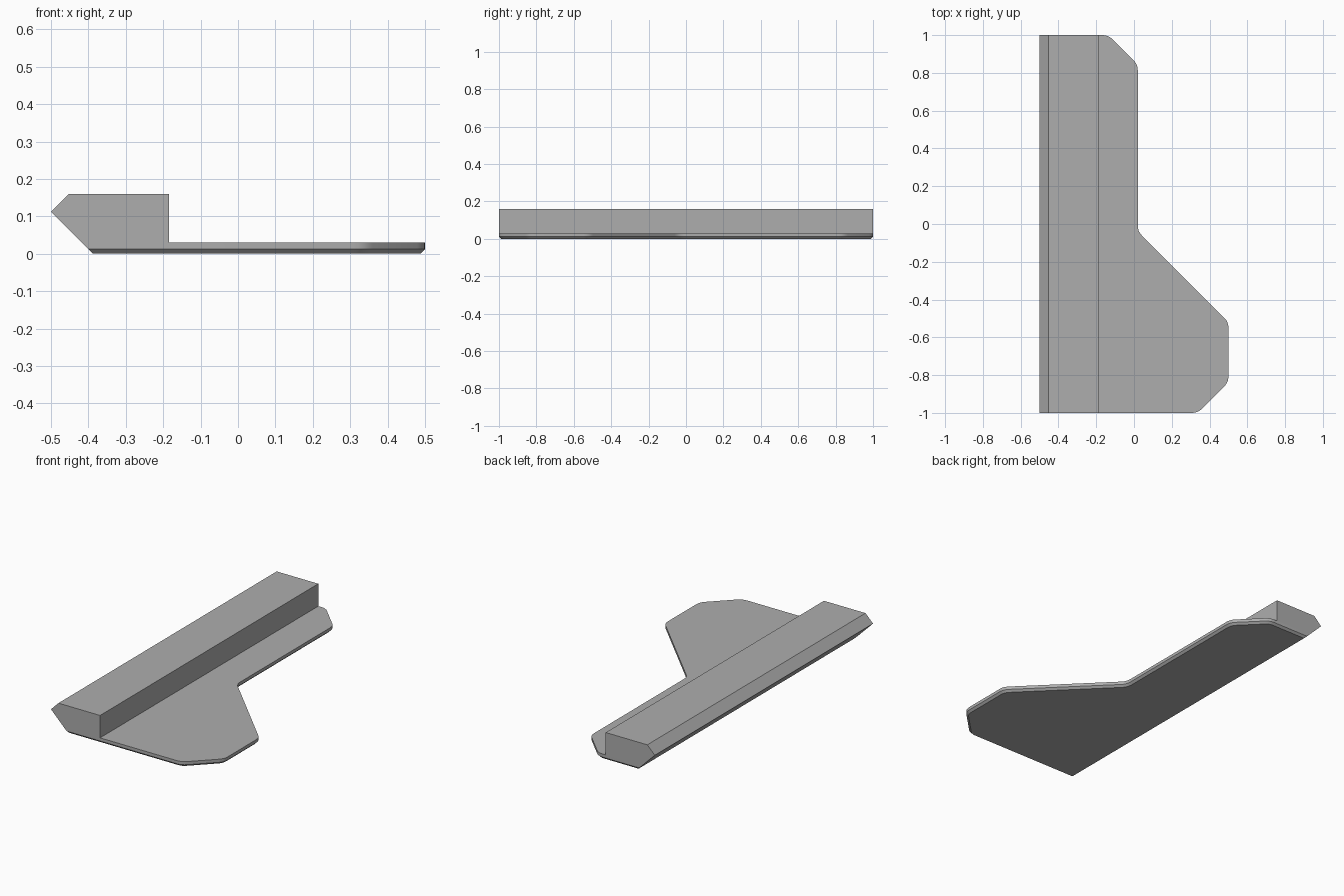
import bpy
import bmesh
import math
from mathutils import Vector

cube = bpy.data.objects.get("Cube")
if cube:
    bpy.data.objects.remove(cube, do_unlink=True)

grey = bpy.data.materials.new("plain_grey")
grey.use_nodes = True
colour = (0.42, 0.42, 0.42, 1)
grey.diffuse_color = colour
grey.node_tree.nodes["Principled BSDF"].inputs["Base Color"].default_value = colour

PLATE_TOP = 0.03
CHAMFER = 0.012
FOOT_X = -0.388  # foot of the slanted back face, which leans out at 45 degrees


def rounded(points, reach, steps=4):
    """Replace every corner but the first and last with a short curve."""
    result = [points[0]]
    for before, corner, after in zip(points, points[1:], points[2:]):
        a = corner + (before - corner).normalized() * reach
        b = corner + (after - corner).normalized() * reach
        for i in range(steps + 1):
            t = i / steps
            result.append(a * (1 - t) ** 2 + corner * 2 * t * (1 - t) + b * t * t)
    return result + [points[-1]]


def inset(points, distance):
    """Mitred inset of a counter-clockwise closed outline."""
    result = []
    for i, p in enumerate(points):
        d1 = (p - points[i - 1]).normalized()
        d2 = (points[(i + 1) % len(points)] - p).normalized()
        n1, n2 = Vector((-d1.y, d1.x)), Vector((-d2.y, d2.x))
        result.append(p + (n1 + n2) * distance / (1 + n1.dot(n2)))
    return result


def loft(name, rings):
    """Join matching rings of points into a closed solid."""
    bm = bmesh.new()
    loops = [[bm.verts.new(p) for p in ring] for ring in rings]
    for low, high in zip(loops, loops[1:]):
        for i in range(len(low)):
            j = (i + 1) % len(low)
            bm.faces.new((low[i], low[j], high[j], high[i]))
    bm.faces.new(loops[0][::-1])
    bm.faces.new(loops[-1])
    bmesh.ops.recalc_face_normals(bm, faces=bm.faces[:])
    mesh = bpy.data.meshes.new(name)
    bm.to_mesh(mesh)
    bm.free()
    mesh.materials.append(grey)
    obj = bpy.data.objects.new(name, mesh)
    bpy.context.collection.objects.link(obj)
    bpy.ops.object.select_all(action="DESELECT")
    obj.select_set(True)
    bpy.context.view_layer.objects.active = obj
    bpy.ops.object.shade_smooth_by_angle(angle=math.radians(30))
    return obj


# Base plate with a side lobe and a chamfered underside
corners = [(-0.4, -1), (0.338, -1), (0.5, -0.838), (0.5, -0.519),
           (0.02, -0.039), (0.02, 0.844), (-0.136, 1), (-0.4, 1)]
outline = rounded([Vector(c) for c in corners], 0.03)


def plate_ring(z, distance):
    ring = [Vector((p.x, p.y, z)) for p in inset(outline, distance)]
    ring[0].x = ring[-1].x = FOOT_X - z
    return ring


loft("base_plate", [plate_ring(0, CHAMFER), plate_ring(CHAMFER, 0), plate_ring(PLATE_TOP, 0)])

# Raised bar running the full length along one edge
profile = [(FOOT_X - PLATE_TOP, PLATE_TOP), (-0.185, PLATE_TOP), (-0.185, 0.16),
           (-0.452, 0.16), (-0.5, 0.112)]
loft("raised_bar", [[Vector((x, y, z)) for x, z in profile] for y in (-1, 1)])
